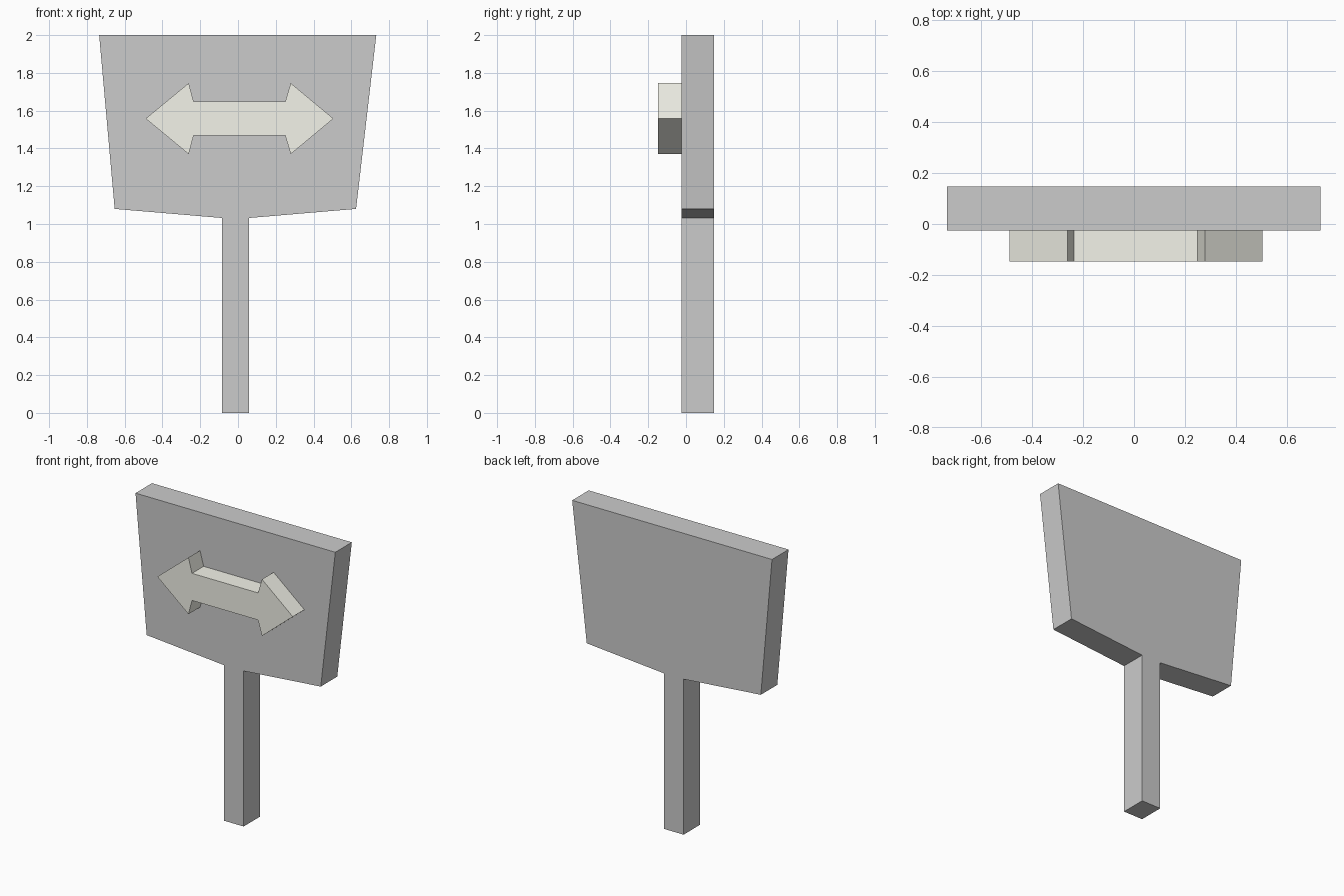
import bpy, bmesh

if "Cube" in bpy.data.objects:
    bpy.data.objects.remove(bpy.data.objects["Cube"])


def extrude_profile(name, profile, y_front, y_back):
    """Extrude an x/z outline from y_front to y_back."""
    bm = bmesh.new()
    face = bm.faces.new([bm.verts.new((x, y_front, z)) for x, z in profile])
    ret = bmesh.ops.extrude_face_region(bm, geom=[face], use_keep_orig=True)
    moved = [v for v in ret["geom"] if isinstance(v, bmesh.types.BMVert)]
    bmesh.ops.translate(bm, verts=moved, vec=(0, y_back - y_front, 0))
    bmesh.ops.recalc_face_normals(bm, faces=bm.faces)
    mesh = bpy.data.meshes.new(name)
    bm.to_mesh(mesh)
    bm.free()
    obj = bpy.data.objects.new(name, mesh)
    bpy.context.collection.objects.link(obj)
    return obj


# Tapered board and its post, one continuous outline
extrude_profile("sign_board_and_post", [
    (-0.086, 0), (0.059, 0), (0.059, 1.032), (0.625, 1.08),
    (0.732, 2), (-0.735, 2), (-0.653, 1.08), (-0.086, 1.032),
], -0.025, 0.148)

# Raised double-headed arrow on the front: upper half mirrored about its axis
axis = 1.558
upper = [(-0.235, 0.09), (0.25, 0.09), (0.279, 0.188)]
upper = [(-0.261, 0.188)] + upper
outline = ([(-0.489, axis)] + [(x, axis + h) for x, h in upper]
           + [(0.505, axis)] + [(x, axis - h) for x, h in reversed(upper)])
arrow = extrude_profile("double_arrow", outline, -0.147, -0.025)

# Pale warm grey for the arrow
mat = bpy.data.materials.new("pale_grey")
mat.diffuse_color = (0.9, 0.9, 0.82, 1)
mat.use_nodes = True
mat.node_tree.nodes["Principled BSDF"].inputs["Base Color"].default_value = mat.diffuse_color
arrow.data.materials.append(mat)
